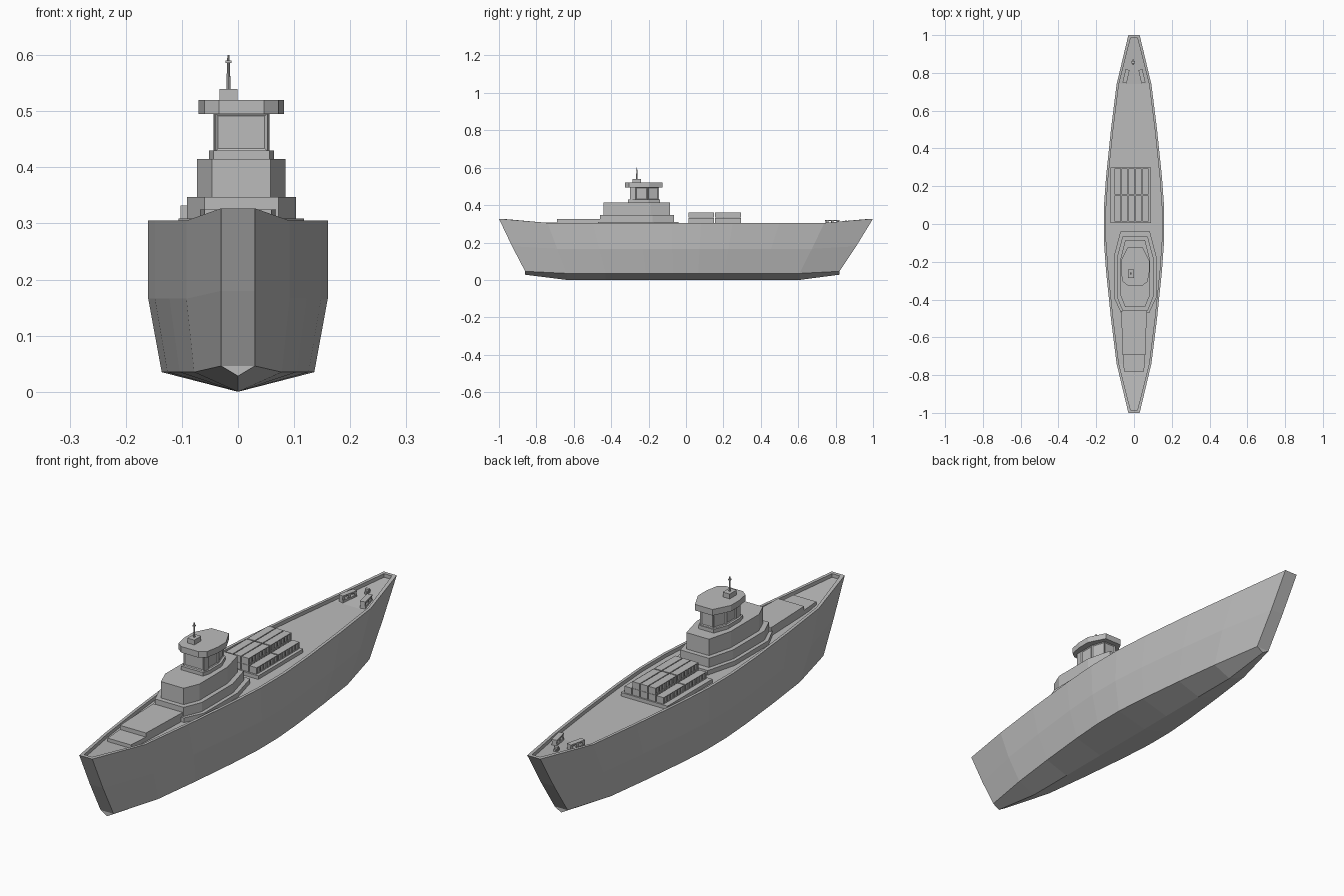
import bpy, bmesh, math
from mathutils import Matrix, Vector

if "Cube" in bpy.data.objects:
    bpy.data.objects.remove(bpy.data.objects["Cube"], do_unlink=True)

GREY = (0.5, 0.5, 0.5, 1)
mat = bpy.data.materials.new("ship grey")
mat.use_nodes = True
mat.diffuse_color = GREY
bsdf = next(n for n in mat.node_tree.nodes if n.type == "BSDF_PRINCIPLED")
bsdf.inputs["Base Color"].default_value = GREY


def finish(name, bm):
    bmesh.ops.recalc_face_normals(bm, faces=bm.faces[:])
    mesh = bpy.data.meshes.new(name)
    bm.to_mesh(mesh)
    bm.free()
    mesh.materials.append(mat)
    obj = bpy.data.objects.new(name, mesh)
    bpy.context.collection.objects.link(obj)
    return obj


def add_box(bm, x, y, z):
    """Box from (min, max) pairs on each axis."""
    lo, hi = Vector((x[0], y[0], z[0])), Vector((x[1], y[1], z[1]))
    m = Matrix.Translation((lo + hi) / 2) @ Matrix.Diagonal((hi - lo).to_4d())
    bmesh.ops.create_cube(bm, size=1, matrix=m)


def box(name, x, y, z):
    bm = bmesh.new()
    add_box(bm, x, y, z)
    return finish(name, bm)


def prism(name, half_outline, z0, z1, cx=0.0):
    """Extrude a plan outline given as (half width, y) and mirrored about cx."""
    pts = [(cx + w, y) for w, y in half_outline]
    pts += [(cx - w, y) for w, y in reversed(half_outline)]
    bm = bmesh.new()
    base = bm.faces.new([bm.verts.new((x, y, z0)) for x, y in pts])
    top = bmesh.ops.extrude_face_region(bm, geom=[base])["geom"]
    for v in top:
        if isinstance(v, bmesh.types.BMVert):
            v.co.z = z1
    if not any(len(f.verts) == len(pts) and f.calc_center_median().z < z0 + 1e-5
               for f in bm.faces):
        bm.faces.new([v for v in bm.verts if abs(v.co.z - z0) < 1e-6][:len(pts)])
    return finish(name, bm)


# Hull: lofted ribs with raked flat ends, bulwark and sunken deck
half = [(1, 0.03), (0.74, 0.092), (0.5, 0.122), (0.25, 0.148), (0.08, 0.16)]
stations = [(-y, w) for y, w in half] + [(y, w) for y, w in reversed(half)]
bm = bmesh.new()
rings = []
for y, w in stations:
    end = abs(y) == 1
    yk, yc = (y * 0.93, y * 0.86) if y < 0 else (y * 0.91, y * 0.82)
    ztop = 0.327 if end else 0.305
    zdeck = ztop - 0.015
    yin = y * 0.985 if end else y
    side = [(w if end else w * 0.85, yc, 0.046 if end else 0.035),
            (w, yk, 0.18 if end else 0.166),
            (w, y, ztop), (w - 0.012, yin, ztop), (w - 0.012, yin, zdeck)]
    ring = [(0, yc, 0.028 if end else 0)] + side
    ring += [(-a, b, c) for a, b, c in reversed(side)]
    rings.append([bm.verts.new(p) for p in ring])
n = len(rings[0])
for a, b in zip(rings, rings[1:]):
    for i in range(n):
        j = (i + 1) % n
        bm.faces.new((a[i], a[j], b[j], b[i]))
for r in (rings[0], rings[-1]):
    bm.faces.new((r[0], r[1], r[-1]))
    for i in range(1, 5):
        bm.faces.new((r[i], r[i + 1], r[-i - 1], r[-i]))
finish("hull", bm)


def octagon(front, mid, back, y0, y1, y2, y3):
    return [(front, y0), (mid, y1), (mid, y2), (back, y3)]


# Deckhouse tiers
CX = 0.006
prism("house_platform", octagon(0.075, 0.112, 0.078, -0.47, -0.39, -0.17, -0.04), 0.285, 0.309, CX)
prism("house_lower_tier", octagon(0.066, 0.097, 0.066, -0.46, -0.385, -0.18, -0.065), 0.305, 0.347, CX)
prism("house_upper_tier", octagon(0.052, 0.079, 0.052, -0.44, -0.375, -0.19, -0.085), 0.345, 0.415, CX)
prism("bridge_step", octagon(0.05, 0.058, 0.035, -0.31, -0.28, -0.2, -0.14), 0.413, 0.43, CX)
tower = prism("bridge_tower", octagon(0.047, 0.05, 0.03, -0.3, -0.27, -0.205, -0.145), 0.428, 0.497, CX)
prism("bridge_roof", [(0.04, -0.325), (0.066, -0.305), (0.076, -0.25), (0.076, -0.195), (0.04, -0.125)],
      0.495, 0.52, CX)

# Recessed panels on the larger tower walls
bm = bmesh.new()
bm.from_mesh(tower.data)
walls = [f for f in bm.faces if abs(f.normal.z) < 0.1 and f.calc_area() > 0.003]
bmesh.ops.inset_individual(bm, faces=walls, thickness=0.008, depth=-0.004)
bm.to_mesh(tower.data)
bm.free()

# Mast on its housing
box("mast_housing", (-0.033, -0.001), (-0.285, -0.24), (0.518, 0.54))
bm = bmesh.new()
bmesh.ops.create_cone(bm, cap_ends=True, segments=8, radius1=0.004, radius2=0.002, depth=0.062,
                      matrix=Matrix.Translation((-0.017, -0.263, 0.569)))
add_box(bm, (-0.022, -0.012), (-0.268, -0.258), (0.586, 0.59))
finish("mast", bm)

# Low trunk and hatch ahead of the deckhouse
prism("front_trunk", [(0.06, -0.69), (0.068, -0.46)], 0.285, 0.325)
prism("front_hatch", [(0.053, -0.78), (0.06, -0.688)], 0.285, 0.308)

# Cargo boxes: five rows below, three above, two lengthwise
box("cargo_base", (-0.125, 0.09), (0.005, 0.3), (0.285, 0.305))
PITCH = 0.0367


def cargo(name, cx, y0, z0, z1):
    bm = bmesh.new()
    y1, w = y0 + 0.138, 0.0165
    add_box(bm, (cx - w + 0.003, cx + w - 0.003), (y0 + 0.003, y1 - 0.003), (z0, z1 - 0.001))
    for z in ((z0, z0 + 0.003), (z1 - 0.003, z1)):
        add_box(bm, (cx - w, cx + w), (y0, y1), z)
    for i in range(7):
        y = y0 + i * (0.138 - 0.005) / 6
        add_box(bm, (cx - w, cx + w), (y, y + 0.005), (z0, z1))
    finish(name, bm)


for k, y0 in enumerate((0.013, 0.156)):
    for col in range(-2, 3):
        cx = -0.013 + col * PITCH
        cargo(f"cargo_lower_{k}_{col + 2}", cx, y0, 0.304, 0.332)
        if abs(col) < 2:
            cargo(f"cargo_upper_{k}_{col + 2}", cx, y0, 0.333, 0.361)

# Mooring gear near the stern
for s, name in ((1, "left"), (-1, "right")):
    bm = bmesh.new()
    for z in ((0.288, 0.302), (0.314, 0.32)):
        add_box(bm, (-0.011, 0.011), (-0.036, 0.036), z)
    for y in (-0.03, 0, 0.03):
        add_box(bm, (-0.009, 0.009), (y - 0.006, y + 0.006), (0.3, 0.316))
    bmesh.ops.transform(bm, matrix=Matrix.Translation((s * 0.042, 0.782, 0))
                        @ Matrix.Rotation(s * math.radians(13), 4, "Z"), verts=bm.verts[:])
    finish(name + "_mooring_block", bm)
bm = bmesh.new()
add_box(bm, (-0.012, 0.004), (0.85, 0.862), (0.295, 0.318))
add_box(bm, (-0.008, 0.0), (0.842, 0.87), (0.295, 0.31))
finish("stern_capstan", bm)
